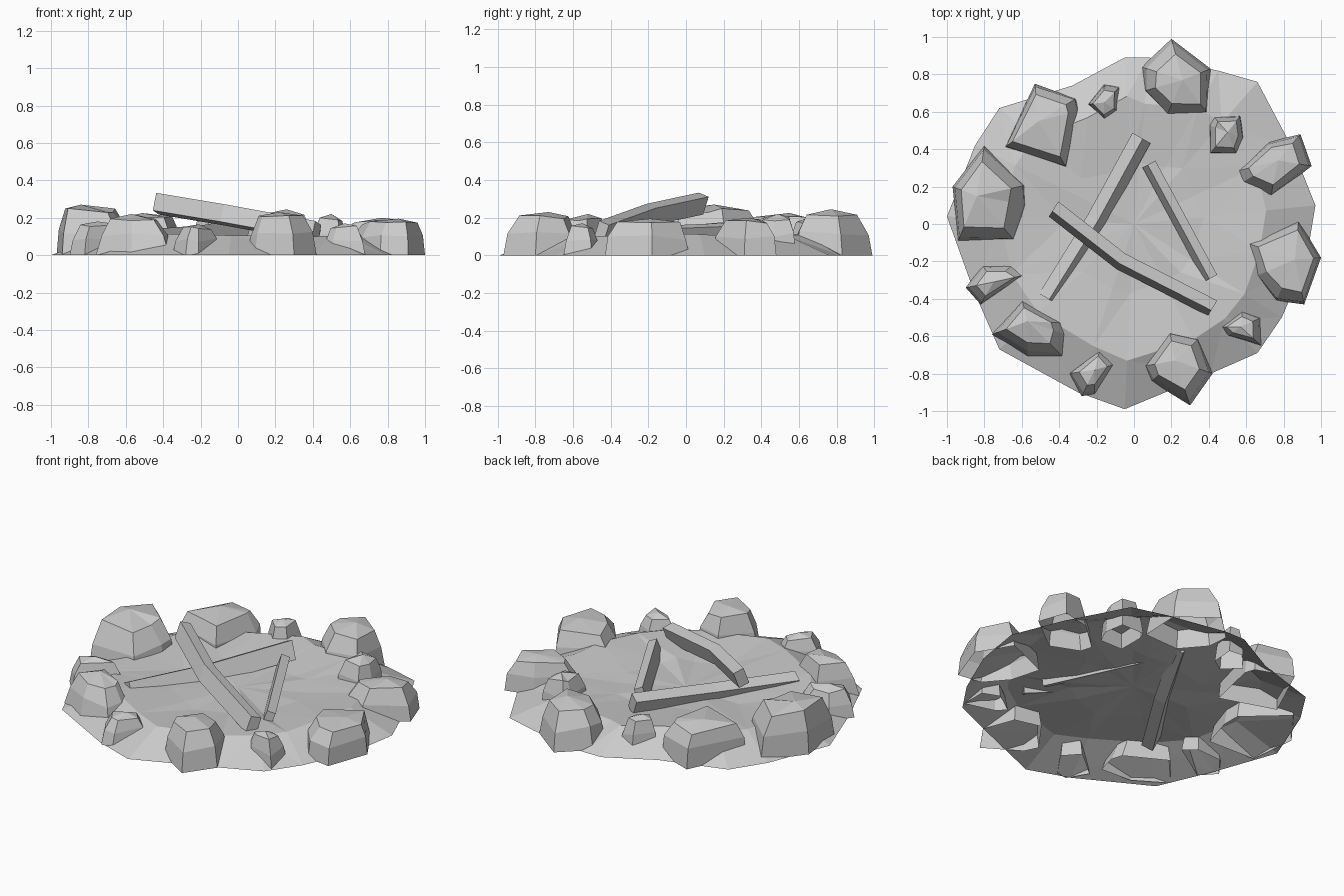
import bpy
import bmesh
import math
import random
from mathutils import Vector

random.seed(4)
if "Cube" in bpy.data.objects:
    bpy.data.objects.remove(bpy.data.objects["Cube"], do_unlink=True)

# One plain stone grey for everything
grey = bpy.data.materials.new("stone_grey")
grey.use_nodes = True
COLOUR = (0.6, 0.6, 0.6, 1)
grey.diffuse_color = COLOUR
grey.node_tree.nodes["Principled BSDF"].inputs["Base Color"].default_value = COLOUR


def finish(name, bm):
    """Turn a bmesh into a flat shaded grey object."""
    mesh = bpy.data.meshes.new(name)
    bm.to_mesh(mesh)
    bm.free()
    mesh.materials.append(grey)
    obj = bpy.data.objects.new(name, mesh)
    bpy.context.scene.collection.objects.link(obj)


def bridge(bm, lower, upper):
    """Join two rings of equal length with quads."""
    n = len(lower)
    for i in range(n):
        j = (i + 1) % n
        bm.faces.new((lower[i], lower[j], upper[j], upper[i]))


def fan(bm, ring, tip):
    for i in range(len(ring)):
        bm.faces.new((ring[i], ring[(i + 1) % len(ring)], tip))


def rock(name, peak, height, outline, cap=0.66):
    """Chipped stone, open underneath: footprint, bulging sides and a faceted cap."""
    bm = bmesh.new()
    peak = Vector(peak)
    rings = [[], [], []]
    for point in outline:
        levels = ((1, 0), ((1 + cap) / 2 + random.uniform(.04, .1), random.uniform(.42, .55)),
                  (cap * random.uniform(.95, 1.05), random.uniform(.83, .93)))
        for ring, (scale, z) in zip(rings, levels):
            q = peak.lerp(Vector(point), scale)
            ring.append(bm.verts.new((q.x, q.y, z * height)))
    bridge(bm, rings[0], rings[1])
    bridge(bm, rings[1], rings[2])
    fan(bm, rings[2], bm.verts.new((peak.x, peak.y, height)))
    finish(name, bm)


def log(name, path, width, height, roll):
    """Squared timber swept along a short path and rolled about its length."""
    bm = bmesh.new()
    path = [Vector(p) for p in path]
    run = path[-1] - path[0]
    side = Vector((run.y, -run.x, 0)).normalized()
    up = Vector((0, 0, 1))
    c, s = math.cos(roll), math.sin(roll)
    across, rise = side * c + up * s, up * c - side * s
    rings = []
    for p in path:
        rings.append([bm.verts.new(p + across * a * width / 2 + rise * b * height / 2)
                      for a, b in ((-1, -1), (1, -1), (1, 1), (-1, 1))])
    for first, second in zip(rings, rings[1:]):
        bridge(bm, first, second)
    bm.faces.new(rings[0])
    bm.faces.new(rings[-1])
    bmesh.ops.recalc_face_normals(bm, faces=bm.faces)
    finish(name, bm)


# Ash mound: open shell with a raised rim and a shallow hollow
edge = [(-.05, .89), (-.33, .74), (-.72, .62), (-.85, .42), (-1, .04), (-.86, -.35),
        (-.72, -.67), (-.3, -.9), (-.05, -.99), (.41, -.8), (.66, -.69), (.79, -.5),
        (.92, -.2), (.97, .1), (.85, .4), (.66, .76), (.45, .82), (.08, .89)]
bm = bmesh.new()
rings = []
for scale, z, wobble in ((1, 0, 0), (.74, .11, .015), (.38, .08, .012)):
    ring = []
    for x, y in edge:
        k = scale * (1 + random.uniform(-wobble, wobble) * 3)
        ring.append(bm.verts.new((x * k, y * k, z + random.uniform(-wobble, wobble))))
    rings.append(ring)
for outer, inner in zip(rings, rings[1:]):
    bridge(bm, outer, inner)
fan(bm, rings[-1], bm.verts.new((0, 0, .075)))
bmesh.ops.triangulate(bm, faces=bm.faces)
finish("ash_mound", bm)

# Ring of stones, each outline running anticlockwise
rock("back_stone", (.26, .77), .245,
     [(.2, .99), (.04, .84), (.05, .71), (.17, .57), (.4, .58), (.41, .83)])
rock("back_right_stone", (-.51, .55), .225,
     [(-.53, .75), (-.69, .41), (-.36, .3), (-.29, .61), (-.31, .67)], .74)
rock("right_stone", (-.84, .15), .27,
     [(-.8, .42), (-.97, .2), (-.94, -.09), (-.63, -.1), (-.57, .1), (-.57, .21)])
rock("right_small_stone", (-.75, -.31), .18,
     [(-.81, -.22), (-.9, -.34), (-.82, -.43), (-.57, -.27), (-.64, -.21)], .6)
rock("front_right_stone", (-.57, -.52), .22,
     [(-.6, -.4), (-.76, -.59), (-.57, -.71), (-.37, -.72), (-.34, -.6), (-.36, -.53)], .58)
rock("front_small_stone", (-.21, -.78), .165,
     [(-.18, -.66), (-.35, -.8), (-.28, -.92), (-.21, -.91), (-.1, -.75)], .6)
rock("front_stone", (.22, -.73), .23,
     [(.19, -.57), (.05, -.76), (.09, -.84), (.3, -.97), (.42, -.8), (.35, -.61)])
rock("front_left_small_stone", (.57, -.55), .17,
     [(.58, -.46), (.45, -.55), (.5, -.6), (.68, -.65), (.68, -.5)], .6)
rock("left_stone", (.86, -.19), .195,
     [(.88, .02), (.6, -.1), (.65, -.28), (.76, -.41), (.91, -.43), (1, -.18)], .72)
rock("back_left_stone", (.77, .34), .2,
     [(.89, .48), (.72, .44), (.54, .28), (.56, .21), (.73, .14), (.95, .31)])
rock("back_left_small_stone", (.5, .49), .22,
     [(.57, .58), (.42, .58), (.4, .53), (.4, .37), (.55, .37), (.59, .46)])
rock("back_small_stone", (-.16, .65), .2,
     [(-.07, .74), (-.16, .75), (-.25, .64), (-.16, .55), (-.08, .6)], .64)

# Charred logs sunk into the ash, the longest resting on top
log("lower_log", [(-.46, -.4, .075), (-.2, .02, .095), (.04, .46, .135)], .07, .11, .45)
log("upper_log", [(-.43, .08, .275), (-.07, -.2, .215), (.42, -.45, .125)], .065, .1, .35)
log("short_log", [(.08, .32, .125), (.41, -.29, .1)], .05, .09, .35)
